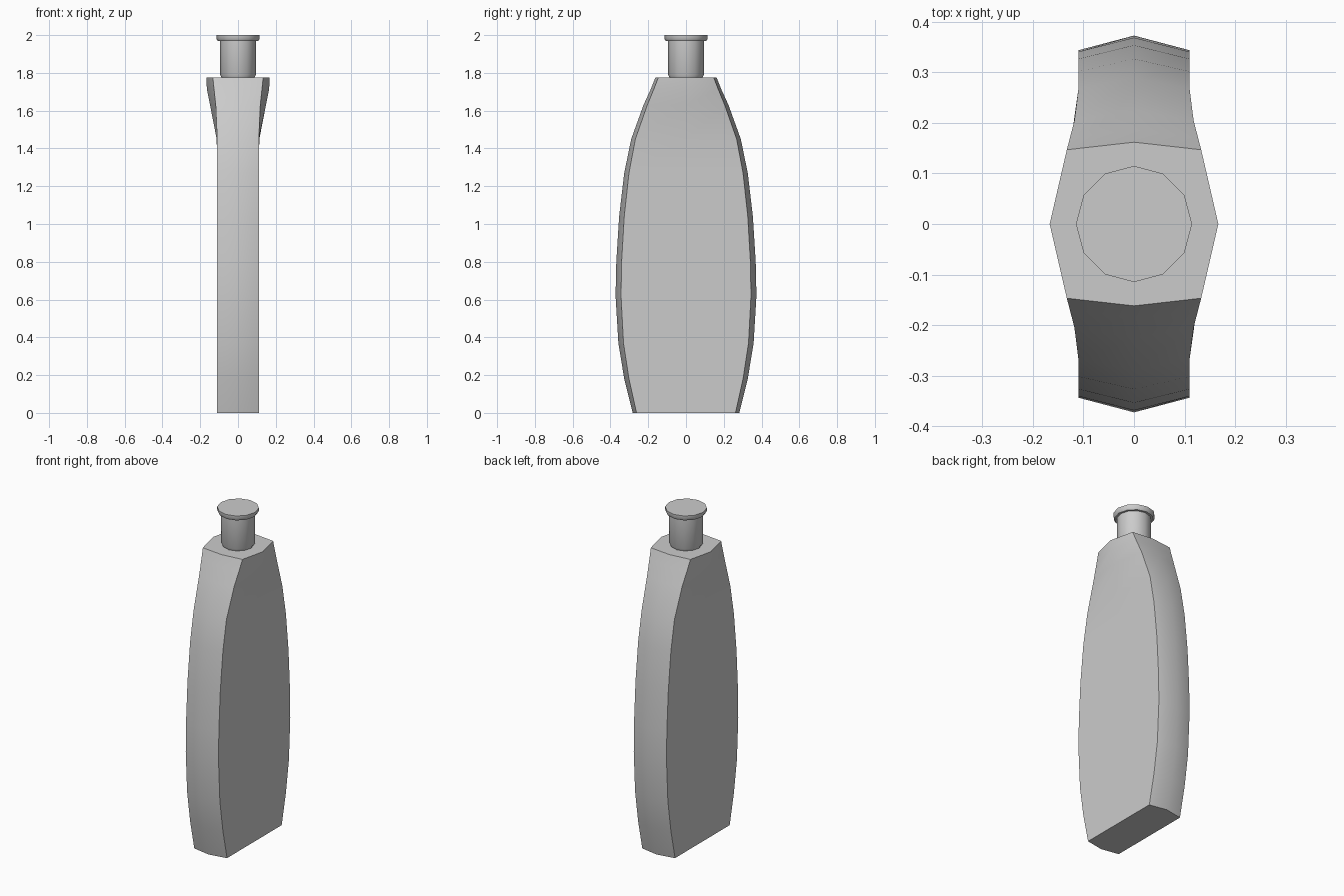
import bpy, bmesh, math

if "Cube" in bpy.data.objects:
    bpy.data.objects.remove(bpy.data.objects["Cube"])


def loft(name, rings, cap_bottom=True):
    """Skin a stack of equal-sized point rings and cap the ends."""
    bm = bmesh.new()
    loops = [[bm.verts.new(p) for p in ring] for ring in rings]
    n = len(loops[0])
    for a, b in zip(loops, loops[1:]):
        for i in range(n):
            j = (i + 1) % n
            bm.faces.new((a[i], a[j], b[j], b[i]))
    bm.faces.new(loops[-1])
    if cap_bottom:
        bm.faces.new(loops[0][::-1])
    bmesh.ops.recalc_face_normals(bm, faces=bm.faces)
    mesh = bpy.data.meshes.new(name)
    bm.to_mesh(mesh)
    bm.free()
    obj = bpy.data.objects.new(name, mesh)
    bpy.context.collection.objects.link(obj)
    bpy.context.view_layer.objects.active = obj
    obj.select_set(True)
    bpy.ops.object.shade_smooth_by_angle(angle=math.radians(35))
    obj.select_set(False)
    return obj


def body_ring(z, ridge, edge, corner_x, mid_x):
    """Eight-point section: pointed narrow ends, side faces with a centre line."""
    return [(mid_x, 0, z), (corner_x, edge, z), (0, ridge, z), (-corner_x, edge, z),
            (-mid_x, 0, z), (-corner_x, -edge, z), (0, -ridge, z), (corner_x, -edge, z)]


def round_ring(z, r, sides=12):
    return [(r * math.cos(2 * math.pi * i / sides), r * math.sin(2 * math.pi * i / sides), z)
            for i in range(sides)]


# Flask body: height, ridge y, edge y, corner x, side-centre x
body = [
    (0.00, 0.282, 0.262, 0.11, 0.11),
    (0.18, 0.327, 0.302, 0.11, 0.11),
    (0.37, 0.358, 0.331, 0.11, 0.11),
    (0.62, 0.373, 0.344, 0.11, 0.11),
    (0.80, 0.369, 0.341, 0.11, 0.11),
    (1.04, 0.354, 0.327, 0.11, 0.11),
    (1.27, 0.327, 0.302, 0.11, 0.11),
    (1.45, 0.290, 0.268, 0.11, 0.113),
    (1.63, 0.225, 0.205, 0.118, 0.148),
    (1.715, 0.186, 0.170, 0.127, 0.165),
    (1.775, 0.162, 0.147, 0.133, 0.167),
]
loft("flask_body", [body_ring(*row) for row in body])

# Neck with a flared lip and closed top
neck = [(1.77, 0.085), (1.79, 0.095), (1.97, 0.095), (1.97, 0.108), (1.982, 0.115), (2.0, 0.115)]
loft("neck_and_lip", [round_ring(z, r) for z, r in neck], cap_bottom=False)
